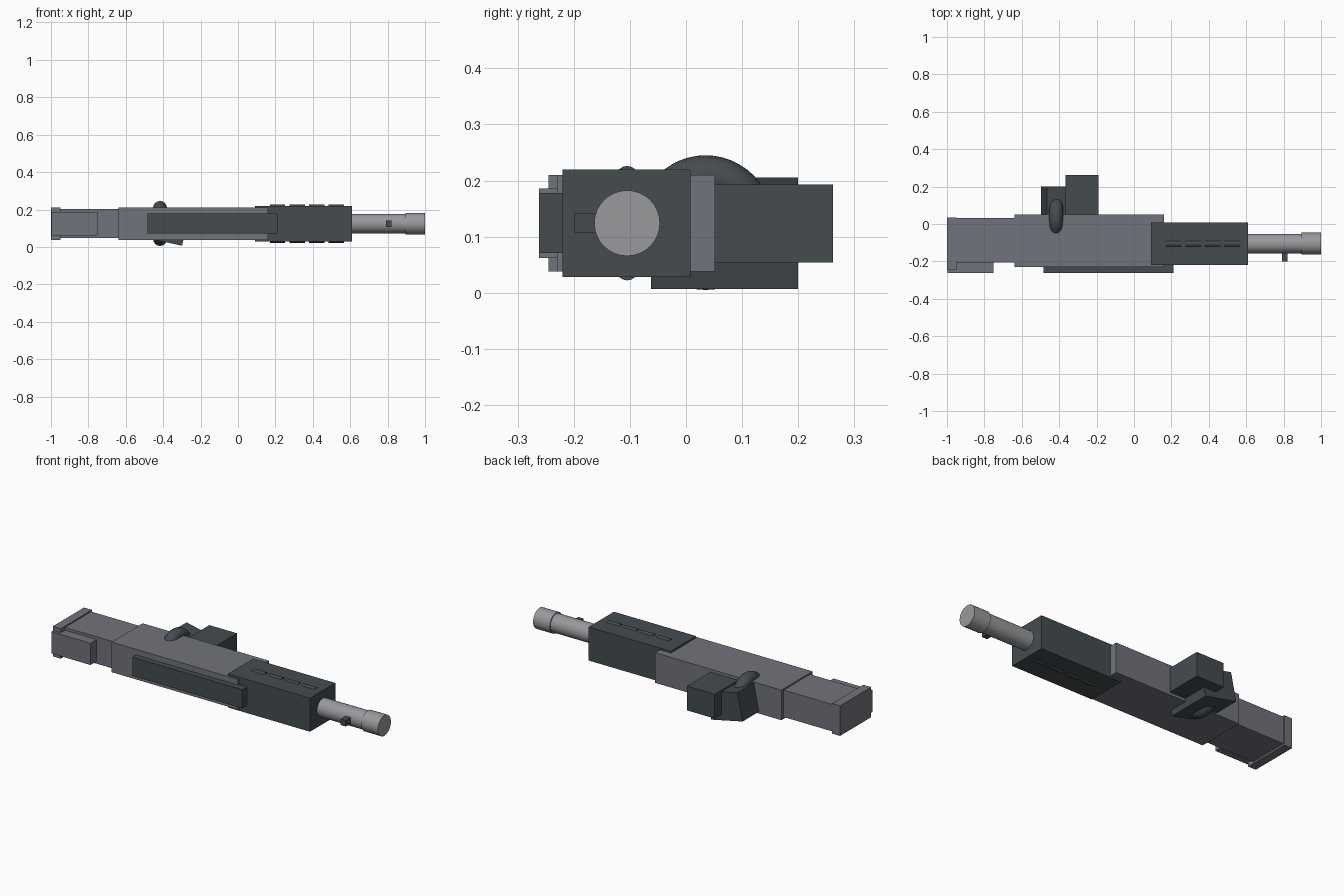
import bpy, math

if "Cube" in bpy.data.objects:
    bpy.data.objects.remove(bpy.data.objects["Cube"])

# Materials
def make_mat(name, rgb):
    m = bpy.data.materials.new(name)
    m.diffuse_color = (*rgb, 1.0)
    m.use_nodes = True
    m.node_tree.nodes["Principled BSDF"].inputs["Base Color"].default_value = m.diffuse_color
    return m

charcoal = make_mat("charcoal", (0.058, 0.071, 0.078))
grey = make_mat("slate_grey", (0.165, 0.172, 0.200))
steel = make_mat("light_steel", (0.32, 0.32, 0.34))

def finish(name, mat):
    ob = bpy.context.object
    ob.name = name
    ob.data.materials.append(mat)
    return ob

def box(name, x, y, z, mat, tilt=0.0):
    """Box given by its (min, max) range on each axis, tilted about y."""
    mid = [(a + b) / 2 for a, b in (x, y, z)]
    bpy.ops.mesh.primitive_cube_add(size=1, location=mid)
    ob = finish(name, mat)
    for v in ob.data.vertices:
        v.co = [c * (b - a) for c, (a, b) in zip(v.co, (x, y, z))]
    ob.rotation_euler.y = tilt
    return ob

def rod(name, x, y, z, radius, mat, sides=32):
    """Cylinder lying along x."""
    bpy.ops.mesh.primitive_cylinder_add(
        vertices=sides, radius=radius, depth=x[1] - x[0],
        location=((x[0] + x[1]) / 2, y, z), rotation=(0, math.pi / 2, 0))
    ob = finish(name, mat)
    bpy.ops.object.shade_smooth_by_angle(angle=math.radians(35))
    return ob

AXIS_Y, AXIS_Z = -0.105, 0.124

# Main body and rear stock
box("receiver", (-0.64, 0.16), (-0.229, 0.052), (0.038, 0.21), grey)
box("stock", (-0.98, -0.63), (-0.206, 0.031), (0.048, 0.202), grey)
box("butt_plate", (-1.0, -0.95), (-0.245, 0.036), (0.038, 0.21), grey)
box("cheek_rest", (-0.998, -0.75), (-0.262, -0.19), (0.062, 0.186), grey)

# Forward cover and long rail
box("handguard", (0.09, 0.61), (-0.22, 0.008), (0.028, 0.22), charcoal)
box("rail", (-0.485, 0.21), (-0.262, -0.22), (0.071, 0.178), charcoal)

# Vent ribs on both wide faces of the handguard
for i in range(4):
    x0 = 0.17 + i * 0.105
    for side, z in (("upper", 0.206), ("lower", 0.042)):
        rod(f"vent_{side}_{i + 1}", (x0, x0 + 0.082), AXIS_Y, z, 0.02, charcoal, 16)

# Barrel, muzzle and sight post
rod("barrel", (0.58, 0.91), AXIS_Y, AXIS_Z, 0.052, steel)
rod("muzzle", (0.895, 1.0), AXIS_Y, AXIS_Z, 0.0585, steel)
box("front_sight", (0.79, 0.822), (-0.2, -0.14), (0.107, 0.141), charcoal)

# Magazine, slanted grip and guard ring
box("magazine", (-0.365, -0.19), (0.0, 0.262), (0.054, 0.193), charcoal)
box("grip", (-0.484, -0.28), (-0.062, 0.2), (0.026, 0.186), charcoal, math.radians(12))
bpy.ops.mesh.primitive_torus_add(
    major_segments=48, minor_segments=16, major_radius=0.083, minor_radius=0.037,
    location=(-0.417, 0.035, 0.125), rotation=(0, math.pi / 2, 0))
finish("trigger_guard", charcoal)
bpy.ops.object.shade_smooth()
